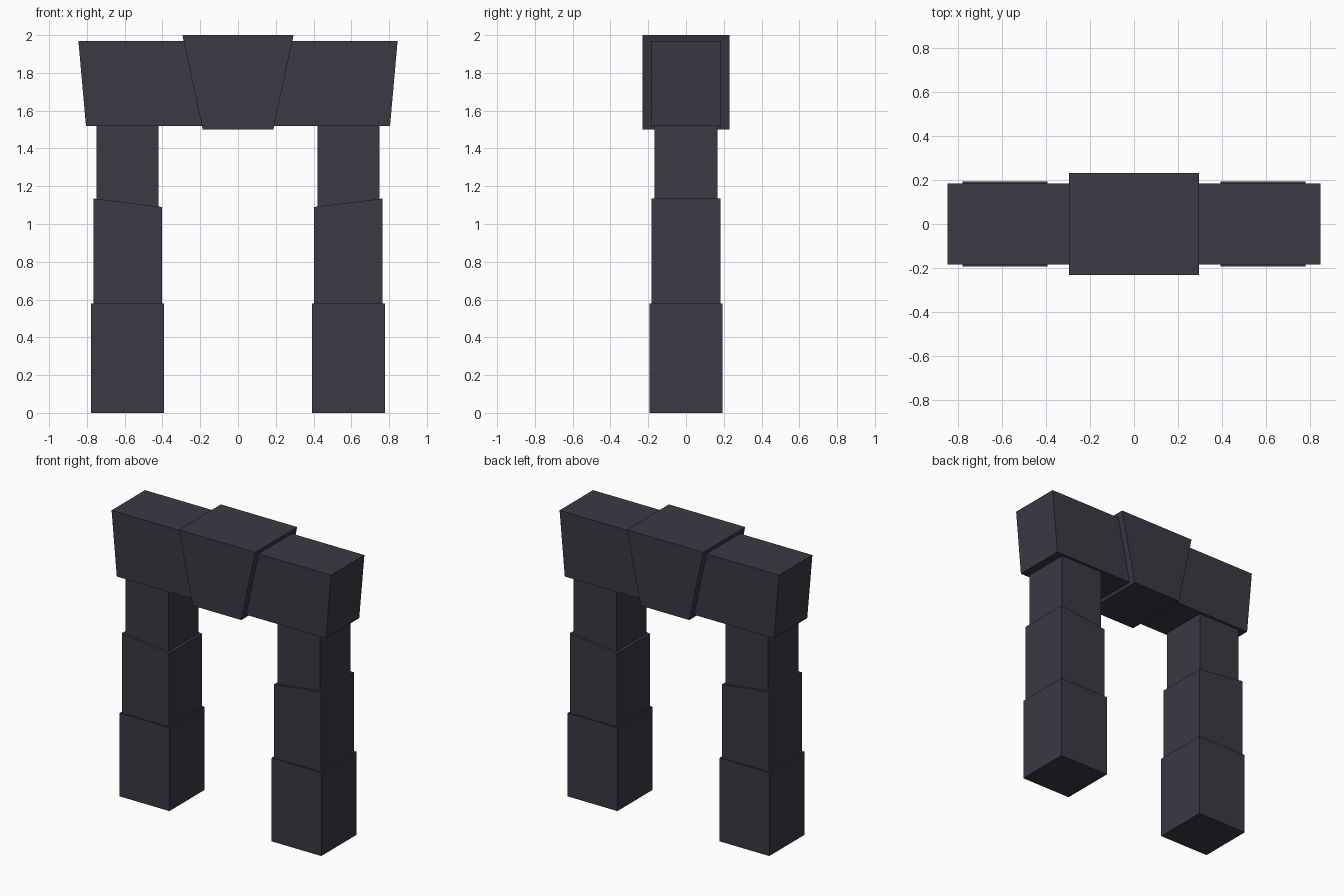
import bpy, bmesh

if "Cube" in bpy.data.objects:
    bpy.data.objects.remove(bpy.data.objects["Cube"])

stone = bpy.data.materials.new("dark_stone")
stone.diffuse_color = (0.045, 0.04, 0.058, 1)
stone.use_nodes = True
stone.node_tree.nodes["Principled BSDF"].inputs["Base Color"].default_value = stone.diffuse_color


def block(name, profile, half_depth):
    """Extrude an x-z outline symmetrically along y."""
    bm = bmesh.new()
    face = bm.faces.new([bm.verts.new((x, -half_depth, z)) for x, z in profile])
    res = bmesh.ops.extrude_face_region(bm, geom=[face])
    for v in res["geom"]:
        if isinstance(v, bmesh.types.BMVert):
            v.co.y = half_depth
    bmesh.ops.recalc_face_normals(bm, faces=bm.faces)
    mesh = bpy.data.meshes.new(name)
    bm.to_mesh(mesh)
    bm.free()
    mesh.materials.append(stone)
    obj = bpy.data.objects.new(name, mesh)
    bpy.context.collection.objects.link(obj)


# Side stones: (name, x-z outline for the right side, half depth)
side_parts = [
    ("pillar_base", [(0.393, 0), (0.777, 0), (0.777, 0.58), (0.393, 0.58)], 0.193),
    ("pillar_middle", [(0.403, 0.58), (0.766, 0.58), (0.766, 1.135), (0.403, 1.09)], 0.182),
    ("pillar_top", [(0.42, 1.092), (0.749, 1.133), (0.749, 1.52), (0.42, 1.52)], 0.166),
    ("lintel", [(0.18, 1.52), (0.805, 1.52), (0.845, 1.97), (0.275, 1.97)], 0.184),
]
for side, s in (("left", -1), ("right", 1)):
    for name, outline, depth in side_parts:
        block(f"{side}_{name}", [(s * x, z) for x, z in outline], depth)

# Central wedge stone
block("keystone", [(-0.187, 1.5), (0.187, 1.5), (0.294, 2), (-0.294, 2)], 0.231)
